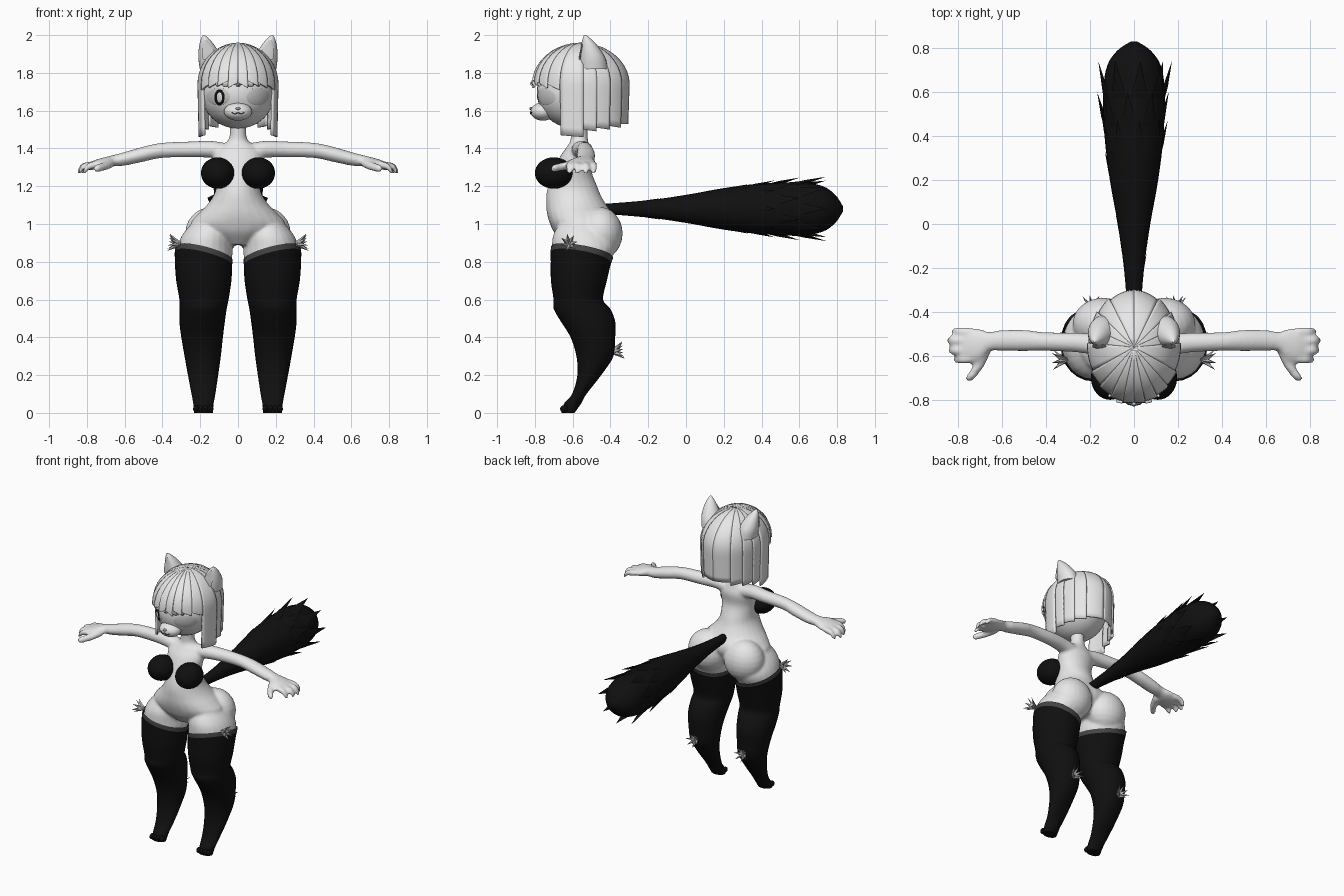
import bpy, bmesh
from math import sin, cos, pi, radians, sqrt
from mathutils import Vector, Matrix

if "Cube" in bpy.data.objects:
    bpy.data.objects.remove(bpy.data.objects["Cube"], do_unlink=True)


def material(name, value):
    m = bpy.data.materials.new(name)
    m.use_nodes = True
    col = (value, value, value, 1)
    m.diffuse_color = col
    m.node_tree.nodes["Principled BSDF"].inputs["Base Color"].default_value = col
    return m


PALE = material("pale", 0.8)
BLACK = material("black", 0.005)
CUFF = material("charcoal", 0.06)
GREY = material("mid grey", 0.45)
SOFT = material("soft grey", 0.6)
X, Y, Z = Vector((1, 0, 0)), Vector((0, 1, 0)), Vector((0, 0, 1))


def finish(bm, name, *mats, angle=40, recalc=True):
    if recalc:
        bmesh.ops.recalc_face_normals(bm, faces=bm.faces)
    me = bpy.data.meshes.new(name)
    bm.to_mesh(me)
    bm.free()
    ob = bpy.data.objects.new(name, me)
    bpy.context.collection.objects.link(ob)
    for m in mats:
        me.materials.append(m)
    if angle:
        bpy.ops.object.select_all(action="DESELECT")
        ob.select_set(True)
        bpy.context.view_layer.objects.active = ob
        bpy.ops.object.shade_smooth_by_angle(angle=radians(angle))
    return ob


def spline(rows, steps=4):
    """Catmull-Rom interpolation of ring tuples."""
    out = []
    for i in range(len(rows) - 1):
        a, b, c, d = (rows[max(0, min(len(rows) - 1, i + k))] for k in (-1, 0, 1, 2))
        for s in range(steps):
            t = s / steps
            out.append([q + t / 2 * (r - p + t * (2 * p - 5 * q + 4 * r - w + t * (3 * (q - r) + w - p)))
                        for p, q, r, w in zip(a, b, c, d)])
    return out + [list(rows[-1])]


def loft(bm, rows, u, v, side=1, n=24):
    """Closed tube through rings (x, y, z, radius along u, radius along v)."""
    rings = []
    for x, y, z, a, b in spline(rows):
        c = Vector((x * side, y, z))
        rings.append([bm.verts.new(c + u * a * cos(2 * pi * i / n) + v * b * sin(2 * pi * i / n))
                      for i in range(n)])
    for p, q in zip(rings, rings[1:]):
        for i in range(n):
            j = (i + 1) % n
            bm.faces.new((p[i], p[j], q[j], q[i]))
    bm.faces.new(rings[0])
    bm.faces.new(rings[-1])


def ball(bm, centre, radii, segs=24):
    mat = Matrix.Translation(centre) @ Matrix.Diagonal((*radii, 1))
    return bmesh.ops.create_uvsphere(bm, u_segments=segs, v_segments=segs // 2, radius=1, matrix=mat)["verts"]


# Body: torso, hips, thighs, arms and hands fused into one smooth skin
bm = bmesh.new()
loft(bm, [(0, -.54, .89, .08, .1), (0, -.55, .95, .2, .145), (0, -.55, 1, .25, .17),
          (0, -.56, 1.05, .215, .175), (0, -.58, 1.1, .165, .16), (0, -.595, 1.15, .13, .145),
          (0, -.6, 1.2, .115, .13), (0, -.6, 1.28, .12, .1), (0, -.58, 1.36, .13, .085),
          (0, -.57, 1.41, .1, .06), (0, -.565, 1.45, .048, .046), (0, -.57, 1.56, .045, .045)], X, Y)
for s in (1, -1):
    ball(bm, (s * .14, -.455, .95), (.14, .12, .14))
    loft(bm, [(.15, -.55, 1.03, .07, .1), (.165, -.55, .95, .125, .15), (.175, -.54, .88, .145, .17),
              (.18, -.555, .8, .145, .15), (.18, -.56, .74, .1, .11)], X, Y, s)
    loft(bm, [(.05, -.56, 1.38, .05, .045), (.14, -.555, 1.395, .05, .045), (.25, -.54, 1.395, .045, .042),
              (.4, -.535, 1.39, .042, .04), (.5, -.53, 1.37, .048, .04), (.6, -.53, 1.345, .047, .036),
              (.66, -.535, 1.335, .044, .03), (.7, -.55, 1.325, .072, .03), (.75, -.555, 1.315, .08, .026),
              (.79, -.555, 1.305, .07, .02)], Y, Z, s)
    for fy, reach in ((-.49, .83), (-.53, .85), (-.575, .845), (-.615, .82)):
        loft(bm, [(.75, fy, 1.315, .02, .02), (reach - .03, fy, 1.305, .02, .019),
                  (reach - .01, fy, 1.285, .019, .018), (reach, fy, 1.27, .008, .008)], Y, Z, s, 12)
    loft(bm, [(.68, -.58, 1.32, .03, .025), (.71, -.65, 1.305, .026, .022),
              (.745, -.7, 1.295, .022, .02), (.75, -.715, 1.29, .008, .008)], X, Z, s, 12)
body = finish(bm, "body", PALE)
rm = body.modifiers.new("fuse", "REMESH")
rm.mode, rm.voxel_size, rm.use_smooth_shade = "VOXEL", 0.009, True
sm = body.modifiers.new("relax", "SMOOTH")
sm.factor, sm.iterations = 0.5, 5

# Stockings with a slanted cuff
for s, label in ((1, "left"), (-1, "right")):
    bm = bmesh.new()
    loft(bm, [(.175, -.54, .96, .13, .16), (.18, -.537, .88, .152, .178), (.182, -.555, .8, .152, .161),
              (.181, -.567, .7, .146, .148), (.18, -.57, .6, .13, .131), (.185, -.55, .55, .125, .15),
              (.19, -.517, .48, .12, .143), (.19, -.493, .4, .11, .118), (.187, -.482, .3, .096, .098),
              (.185, -.512, .2, .08, .063), (.183, -.565, .1, .063, .038), (.183, -.6, .05, .054, .045),
              (.183, -.625, 0, .05, .035)], X, Y, s)
    slant = Vector((-.25 * s, .2, 1))
    top, low = Vector((s * .18, -.55, .85)), Vector((s * .18, -.55, .82))
    for point, clear in ((top, True), (low, False)):
        bmesh.ops.bisect_plane(bm, geom=bm.verts[:] + bm.edges[:] + bm.faces[:],
                               plane_co=point, plane_no=slant, clear_outer=clear)
    for f in bm.faces:
        f.material_index = int((f.calc_center_median() - low).dot(slant) > 0)
    for i in range(4):
        ball(bm, (s * (.145 + .026 * i), -.645, .021), (.015, .022, .02), 12)
    finish(bm, label + "_stocking", BLACK, CUFF)

    # Spiky tufts on the outer thigh and the back of the calf
    bm = bmesh.new()
    for base, out, across in ((Vector((s * .315, -.62, .895)), X * s, Y), (Vector((s * .19, -.385, .325)), Y, X)):
        for i in range(7):
            a = 2 * pi * i / 7
            d = (out + .9 * (across * cos(a) + Z * sin(a)) + Z * .25).normalized()
            rot = Z.rotation_difference(d).to_matrix().to_4x4()
            bmesh.ops.create_cone(bm, cap_ends=True, segments=4, radius1=.017, radius2=0, depth=.075,
                                  matrix=Matrix.Translation(base + d * .035) @ rot)
    finish(bm, label + "_leg_tufts", GREY, angle=0)

    # Chest garment cup
    bm = bmesh.new()
    ball(bm, (s * .108, -.7, 1.27), (.088, .1, .083), 32)
    finish(bm, label + "_top_cup", BLACK)

    # Ear with a recessed-looking inner plate
    bm = bmesh.new()
    loft(bm, [(.14, -.49, 1.82, .062, .075), (.148, -.495, 1.88, .062, .068), (.163, -.51, 1.94, .043, .045),
              (.174, -.525, 1.98, .022, .022), (.18, -.535, 2, .005, .005)], X, Y, s)
    finish(bm, label + "_ear", PALE)
    bm = bmesh.new()
    loft(bm, [(.15, -.562, 1.87, .036, .005), (.153, -.559, 1.9, .036, .005),
              (.164, -.551, 1.94, .025, .005), (.172, -.547, 1.975, .006, .003)], X, Y, s, 12)
    finish(bm, label + "_inner_ear", SOFT)

# Head, muzzle and nose
HEAD, SIZE = Vector((0, -.585, 1.695)), Vector((.195, .205, .19))
bm = bmesh.new()
ball(bm, HEAD, SIZE, 40)
ball(bm, (0, -.758, 1.595), (.075, .065, .048))
finish(bm, "head", PALE)
bm = bmesh.new()
ball(bm, (0, -.821, 1.612), (.013, .009, .008), 12)
finish(bm, "nose", GREY)


def face_plate(name, x, z, rx, rz, lift, mat):
    """Thin oval that follows the curve of the head."""
    bm = bmesh.new()
    for v in ball(bm, (0, 0, 0), (1, 1, 1)):
        px, pz = x + v.co.x * rx, z + v.co.z * rz
        depth = sqrt(max(0, 1 - (px / SIZE.x) ** 2 - ((pz - HEAD.z) / SIZE.z) ** 2))
        v.co = (px, HEAD.y - SIZE.y * depth - lift + v.co.y * .003, pz)
    finish(bm, name, mat)


for s, label in ((1, "left"), (-1, "right")):
    face_plate(label + "_eye", s * .105, 1.675, .062, .046, .001, SOFT)
face_plate("right_iris", -.098, 1.67, .027, .043, .004, BLACK)
face_plate("right_pupil", -.098, 1.67, .014, .028, .007, PALE)

# Mouth line
cu = bpy.data.curves.new("mouth", "CURVE")
cu.dimensions, cu.bevel_depth = "3D", .0025
sp = cu.splines.new("POLY")
sp.points.add(8)
for i, p in enumerate(sp.points):
    x = (i - 4) * .0085
    p.co = (x, -.758 - .066 * sqrt(1 - (x / .075) ** 2), 1.592 - .01 * abs(sin(i * pi / 4)), 1)
cu.materials.append(CUFF)
bpy.context.collection.objects.link(bpy.data.objects.new("mouth", cu))

# Hair: overlapping strands (start angle, end angle, hem height at each end)
strands = [(0, 14, 1.75, 1.72), (14, 30, 1.76, 1.73), (30, 47, 1.75, 1.72), (47, 65, 1.74, 1.71),
           (65, 94, 1.47, 1.46), (94, 110, 1.5, 1.49), (110, 128, 1.51, 1.5), (128, 148, 1.52, 1.51),
           (148, 180, 1.53, 1.53)]
bm = bmesh.new()
DOME, DROP, ACROSS = 10, 6, 6
for lo, hi, z_lo, z_hi in strands:
    for s in (1, -1):
        cols = []
        for i in range(ACROSS + 1):
            t = i / ACROSS
            a = radians(lo + (hi - lo) * t)
            hem, col = z_lo + (z_hi - z_lo) * t, []
            for k in range(DOME + DROP + 1):
                phi = min(1, (k + .1) / (DOME + .1)) * pi / 2
                fall = max(0, k - DOME) / DROP
                r = sin(phi) * (1 + .035 * t * sin(phi) - .03 * fall * (hi > 90))
                z = 1.74 + .22 * cos(phi) + (hem - 1.74) * fall
                col.append(bm.verts.new((s * .208 * r * sin(a), -.56 - .253 * r * cos(a), z)))
            cols.append(col)
        for p, q in zip(cols, cols[1:]):
            for k in range(DOME + DROP):
                quad = (p[k], p[k + 1], q[k + 1], q[k])
                bm.faces.new(quad if s > 0 else quad[::-1])
hair = finish(bm, "hair", PALE, recalc=False)
so = hair.modifiers.new("thickness", "SOLIDIFY")
so.thickness, so.offset = .012, -1

# Tail: tapered core with staggered rows of pointed fur
bm = bmesh.new()
core = [(-.44, .026), (-.2, .046), (0, .074), (.2, .11), (.4, .134), (.6, .14), (.72, .122), (.79, .075), (.83, .015)]
loft(bm, [(0, y, 1.08, r, r) for y, r in core], X, Z)
for row, (y, r) in enumerate([(-.26, .04), (-.1, .061), (.05, .082), (.17, .105), (.3, .123), (.42, .136), (.55, .14)]):
    n, length = 9, .1 + .008 * row
    for i in range(n):
        def at(turn, rad, dy):
            a = 2 * pi * (i + turn + row / 2) / n
            return bm.verts.new((rad * cos(a), y + dy, 1.08 + rad * sin(a)))
        left, right, root = at(-.5, r * .97, 0), at(.5, r * .97, 0), at(0, r * .9, -.03)
        ridge, tip = at(0, r * 1.1, length * .5), at(0, r * 1.15 + .012, length * 1.3)
        under = at(0, r * .9, length * .4)
        for f in ((root, left, ridge), (root, ridge, right), (left, tip, ridge), (ridge, tip, right),
                  (left, under, tip), (under, right, tip), (root, under, left), (root, right, under)):
            bm.faces.new(f)
finish(bm, "tail", BLACK, angle=30)
